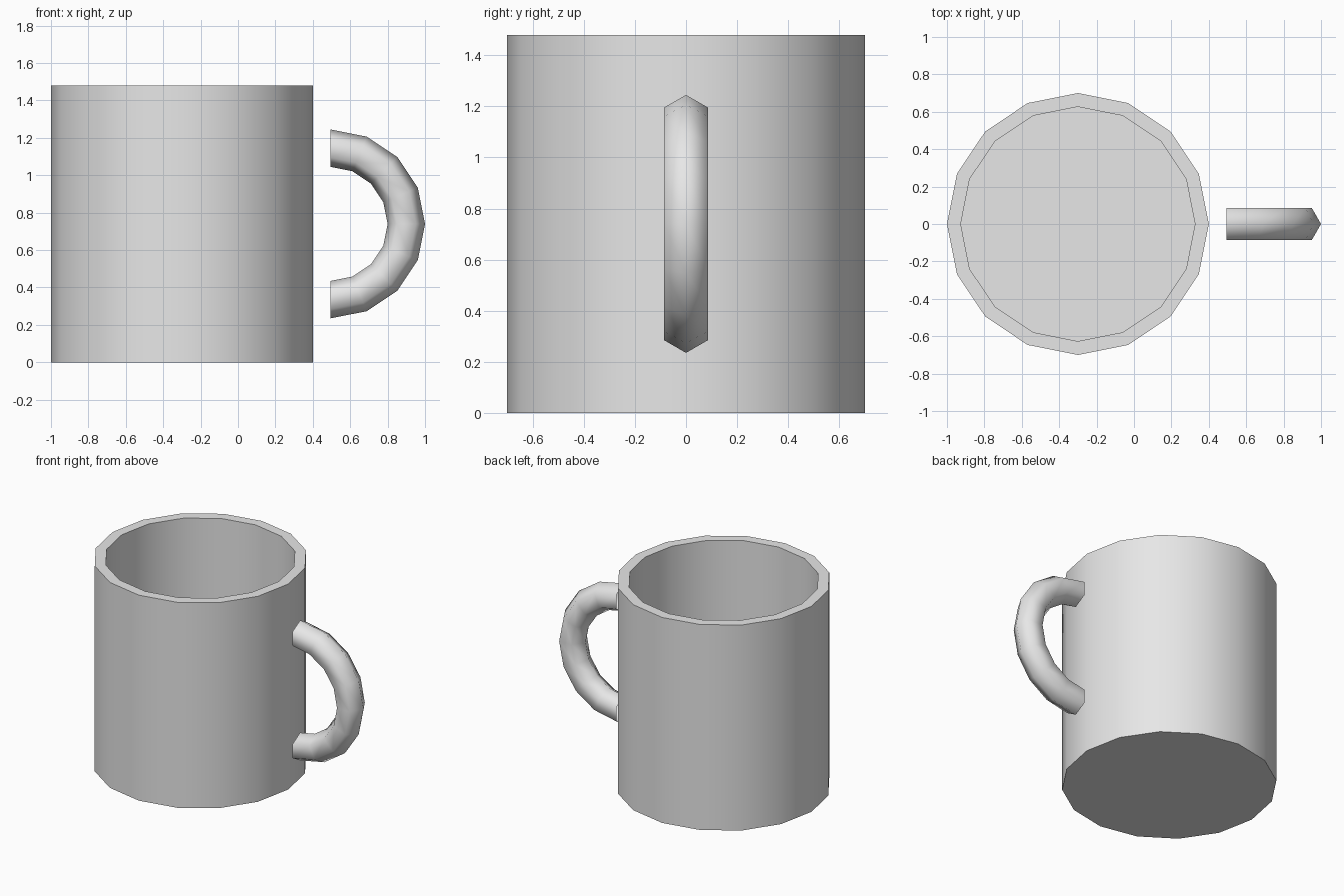
import bpy
import bmesh
from math import pi, radians
from mathutils import Matrix, Vector

SIDES = 16
BODY_X = -0.3
HEIGHT = 1.48

cube = bpy.data.objects.get("Cube")
if cube:
    bpy.data.objects.remove(cube, do_unlink=True)

# Single plain grey glaze
grey = bpy.data.materials.new("plain_grey")
grey.use_nodes = True
grey.diffuse_color = (0.8, 0.8, 0.8, 1)
grey.node_tree.nodes["Principled BSDF"].inputs["Base Color"].default_value = (0.8, 0.8, 0.8, 1)


def make_object(name, bm, location, smooth_angle):
    mesh = bpy.data.meshes.new(name)
    bm.to_mesh(mesh)
    bm.free()
    mesh.materials.append(grey)
    obj = bpy.data.objects.new(name, mesh)
    obj.location = location
    bpy.context.collection.objects.link(obj)
    bpy.ops.object.select_all(action="DESELECT")
    obj.select_set(True)
    bpy.context.view_layer.objects.active = obj
    bpy.ops.object.shade_smooth_by_angle(angle=radians(smooth_angle))
    return obj


# Cup: a closed cylinder whose top is inset for the rim and pushed down
bm = bmesh.new()
bmesh.ops.create_cone(bm, cap_ends=True, segments=SIDES, radius1=0.7, radius2=0.7,
                      depth=HEIGHT, matrix=Matrix.Translation((0, 0, HEIGHT / 2)))
top = max(bm.faces, key=lambda f: f.calc_center_median().z)
bmesh.ops.inset_region(bm, faces=[top], thickness=0.0735)
well = bmesh.ops.extrude_discrete_faces(bm, faces=[top])["faces"][0]
bmesh.ops.translate(bm, verts=well.verts, vec=(0, 0, 0.075 - HEIGHT))
bmesh.ops.recalc_face_normals(bm, faces=bm.faces)
make_object("cup", bm, (BODY_X, 0, 0), 30)

# Handle: a six-sided ring swept through half a turn, with open ends
bm = bmesh.new()
ring = bmesh.ops.create_circle(bm, segments=6, radius=0.1)["verts"]
for v in ring:
    v.co = Vector((0, v.co.x, v.co.y + 0.405))
bmesh.ops.spin(bm, geom=ring + bm.edges[:], cent=(0, 0, 0), axis=(0, 1, 0),
               angle=pi, steps=8)
bmesh.ops.recalc_face_normals(bm, faces=bm.faces)
make_object("handle", bm, (0.495, 0, 0.74), 80)
